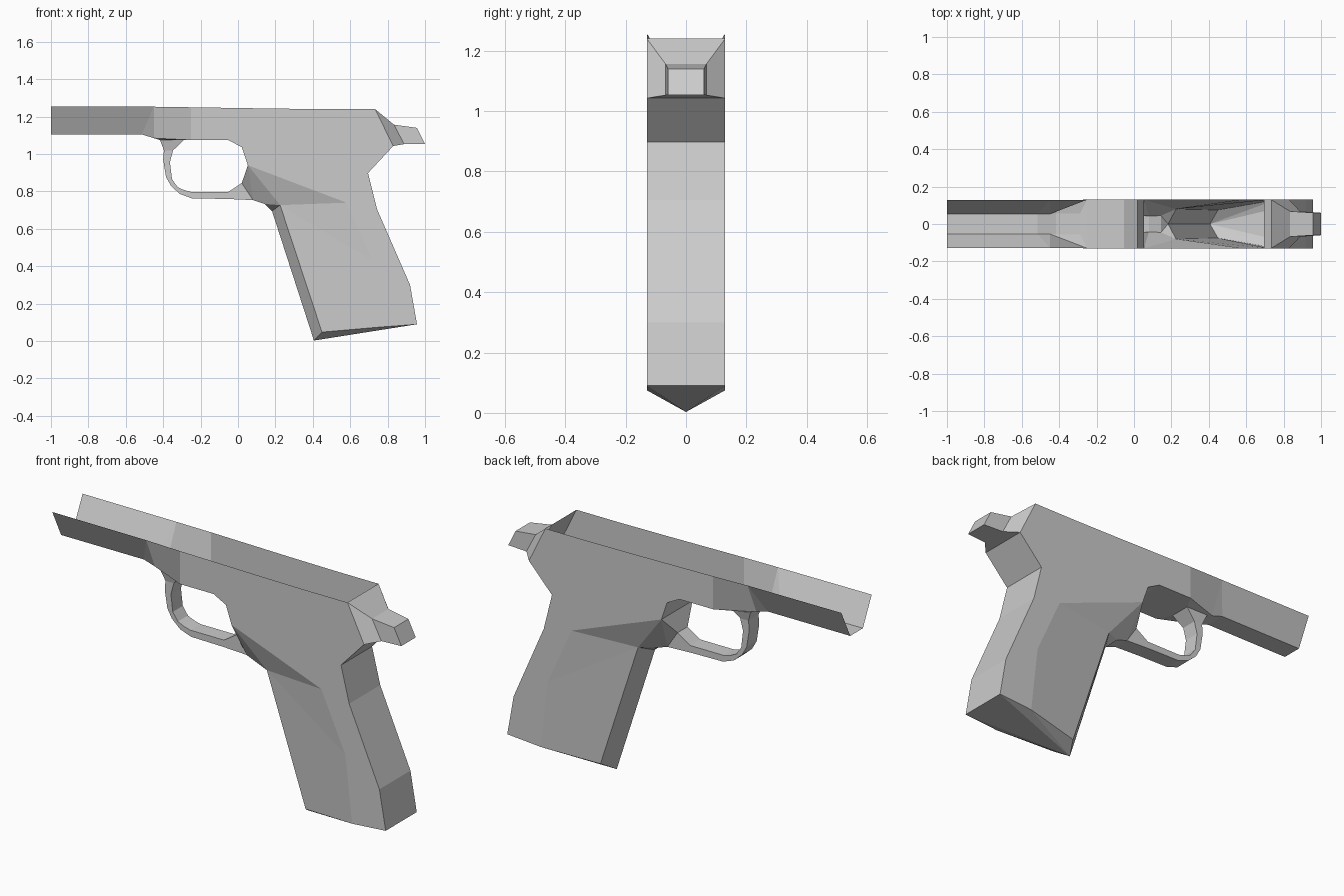
import bpy, bmesh

if "Cube" in bpy.data.objects:
    bpy.data.objects.remove(bpy.data.objects["Cube"])

# Profile points: name -> (x, z, half width)
W = 0.13
P = {
    # open top rim of the slide
    "T0": (-1, 1.255, .127), "T1": (-.45, 1.253, .127), "T2": (-.25, 1.25, W),
    "T3": (.2, 1.243, W), "T4": (.48, 1.24, W), "T5": (.733, 1.24, W),
    # slide underside and roof of the guard opening
    "B0": (-1, 1.105, .053), "B1": (-.515, 1.105, .053), "B2": (-.45, 1.085, .053),
    "C": (-.25, 1.075, W), "R1": (-.053, 1.075, W), "R2": (.02, 1.037, W), "R3": (.053, .94, W),
    # rear edge, top to bottom
    "S1": (.83, 1.043, W), "S2": (.695, .898, W), "S3": (.743, .706, W),
    "S4": (.92, .3, W), "S5": (.957, .09, W),
    # grip: side crease, front edge and front ridge
    "M1": (.58, .74, W), "M2": (.72, .43, W), "M3": (.76, .075, W),
    "F1": (.225, .727, .08), "F2": (.449, .048, .075), "N": (.406, .003, 0), "K": (.182, .695, 0),
    # hammer
    "H1": (.834, 1.157, .068), "H2": (.888, 1.053, .068),
    "H3": (.957, 1.14, .06), "H4": (1, 1.054, .06),
}

# Guard bow as (outer x, z, inner x, z) stations
bow = [(-.417, 1.075, -.29, 1.074), (-.396, 1.02, -.347, 1.02), (-.4, .97, -.364, .957),
       (-.385, .877, -.353, .866), (-.358, .829, -.323, .823), (-.31, .786, -.29, .808),
       (-.246, .763, -.25, .797), (-.06, .76, -.053, .797), (.08, .754, .02, .845)]
for i, (ox, oz, ix, iz) in enumerate(bow):
    w = .055 if i == 0 else .042
    P[f"O{i}"], P[f"I{i}"] = (ox, oz, w), (ix, iz, w)
P["O9"] = (.144, .733, .045)


def build(name, sides, strips):
    """Mirrored side faces plus full-width strips running along point chains."""
    bm = bmesh.new()
    cache = {}

    def vert(n, s):
        x, z, w = P[n]
        key = (n, s if w else 0)
        if key not in cache:
            cache[key] = bm.verts.new((x, s * w, z))
        return cache[key]

    def face(vs):
        vs = list(dict.fromkeys(vs))
        if len(vs) > 2:
            bm.faces.new(vs)

    for side in sides:
        names = side.split()
        for s in (-1, 1):
            face([vert(n, s) for n in names[::-s]])
    for strip in strips:
        names = strip.split()
        for a, b in zip(names, names[1:]):
            face([vert(a, -1), vert(b, -1), vert(b, 1), vert(a, 1)])
    bmesh.ops.recalc_face_normals(bm, faces=bm.faces)
    me = bpy.data.meshes.new(name)
    bm.to_mesh(me)
    bm.free()
    ob = bpy.data.objects.new(name, me)
    bpy.context.collection.objects.link(ob)
    return ob


# Slide: trough open at the top and the muzzle
build("slide",
      ["T0 T1 B1 B0", "T1 B2 B1", "T1 T2 C B2", "T2 T3 R3 R2 R1 C", "B2 C I0 O0"],
      ["B0 B1 B2 O0 I0 C R1 R2 R3"])

# Grip with pointed front and flat backstrap
build("grip",
      ["T3 T4 M1", "T3 M1 R3", "R3 M1 F1", "M1 M2 F1", "M2 M3 F2 F1",
       "T4 T5 S1 S2 M1", "S2 S3 M1", "M1 S3 S4 M2", "M2 S4 S5 M3",
       "F2 N K F1", "S5 N M3", "M3 N F2"],
      ["S1 S2 S3 S4 S5 N"])

# Tapered rear end and hammer
build("hammer", ["T5 H1 H2 S1", "H1 H3 H4 H2"], ["T5 H1 H3 H4 H2 S1"])

# Trigger guard bow blending into the grip
n = len(bow)
build("trigger_guard",
      [f"O{i} O{i+1} I{i+1} I{i}" for i in range(n - 1)] + ["O8 R3 I8", "O8 O9 F1 R3", "O9 K F1"],
      [" ".join(f"O{i}" for i in range(n + 1)) + " K",
       " ".join(f"I{i}" for i in range(n)) + " R3"])
